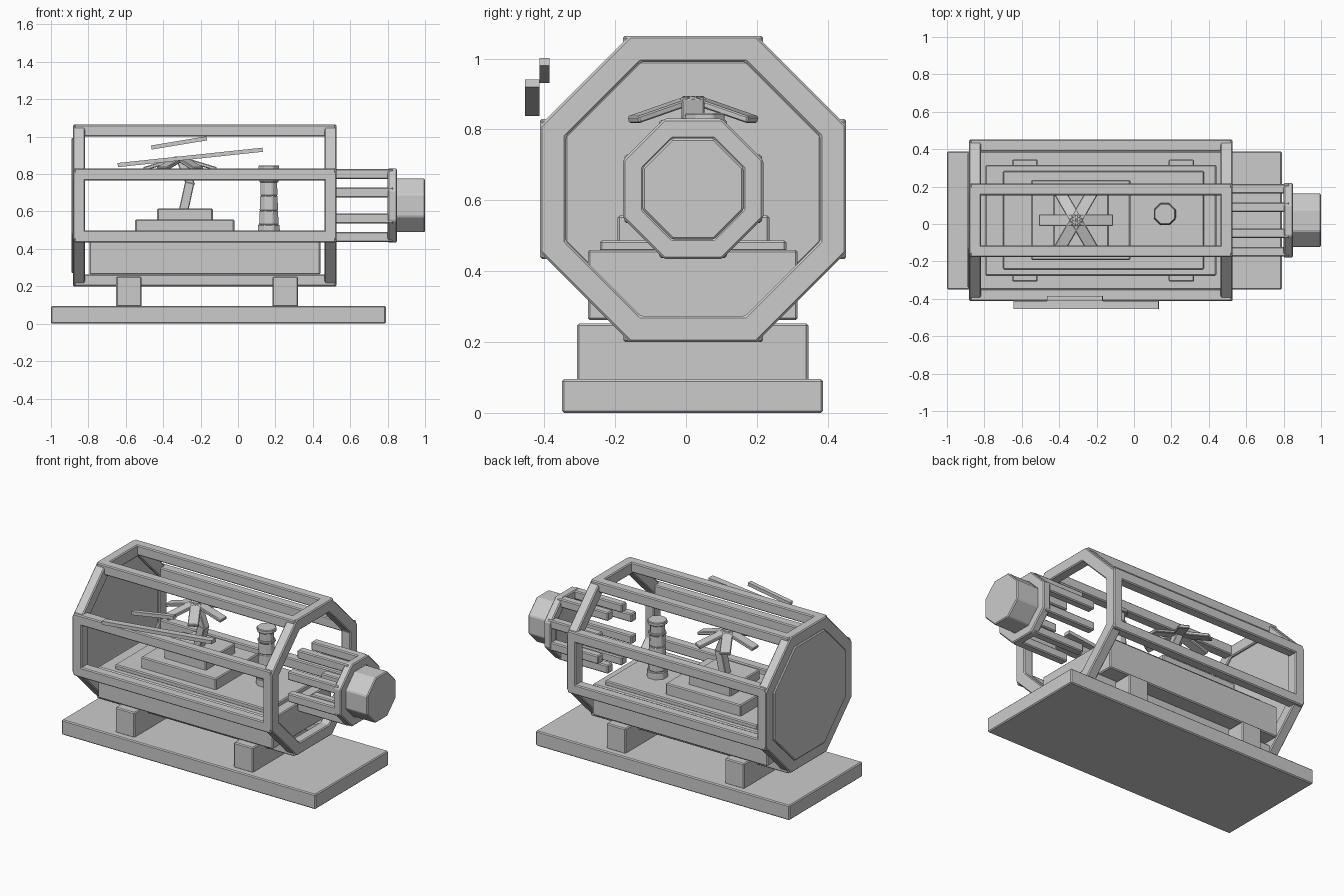
import bpy, bmesh, math
from mathutils import Vector

if "Cube" in bpy.data.objects:
    bpy.data.objects.remove(bpy.data.objects["Cube"])

CY, CZ = 0.02, 0.632          # axis of the bottle
mat = bpy.data.materials.new("plain grey")
mat.diffuse_color = (0.6, 0.6, 0.6, 1)
mat.use_nodes = True
mat.node_tree.nodes["Principled BSDF"].inputs["Base Color"].default_value = mat.diffuse_color


def finish(name, bm, bevel=0.006):
    bmesh.ops.recalc_face_normals(bm, faces=bm.faces)
    me = bpy.data.meshes.new(name)
    bm.to_mesh(me)
    bm.free()
    ob = bpy.data.objects.new(name, me)
    bpy.context.collection.objects.link(ob)
    me.materials.append(mat)
    if bevel:
        m = ob.modifiers.new("bevel", 'BEVEL')
        m.width = bevel
        m.segments = 1
        m.limit_method = 'ANGLE'
        m.angle_limit = math.radians(30)
    return ob


def box(name, x0, x1, y0, y1, z0, z1, bevel=0.006):
    bm = bmesh.new()
    bmesh.ops.create_cube(bm, size=1)
    c = Vector((x0 + x1, y0 + y1, z0 + z1)) / 2
    for v in bm.verts:
        v.co = Vector((v.co.x * (x1 - x0), v.co.y * (y1 - y0), v.co.z * (z1 - z0)))
    ob = finish(name, bm, bevel)
    ob.location = c
    return ob


def beam(name, a, b, w, h, bevel=0.004):
    """Rectangular bar from a to b."""
    a, b = Vector(a), Vector(b)
    d = b - a
    L = d.length
    ob = box(name, -L / 2, L / 2, -w / 2, w / 2, -h / 2, h / 2, bevel)
    ob.location = (a + b) / 2
    yaw = math.atan2(d.y, d.x)
    ob.rotation_euler = (0, -math.atan2(d.z, math.hypot(d.x, d.y)), yaw)
    return ob


def octagon(r, i):
    """Corner i of an octagon in the y-z plane with flat radius r."""
    R = r / math.cos(math.pi / 8)
    t = math.pi / 8 + i * math.pi / 4
    return CY + R * math.cos(t), CZ + R * math.sin(t)


def ring(name, x0, x1, r_out, r_in):
    bm = bmesh.new()
    loops = [[bm.verts.new((x, *octagon(r, i))) for i in range(8)]
             for x, r in ((x0, r_out), (x1, r_out), (x1, r_in), (x0, r_in))]
    for k in range(4):
        a, b = loops[k], loops[(k + 1) % 4]
        for i in range(8):
            j = (i + 1) % 8
            bm.faces.new((a[i], a[j], b[j], b[i]))
    return finish(name, bm)


def plug(name, x0, x1, r):
    bm = bmesh.new()
    a, b = [[bm.verts.new((x, *octagon(r, i))) for i in range(8)] for x in (x0, x1)]
    bm.faces.new(a)
    bm.faces.new(b)
    for i in range(8):
        j = (i + 1) % 8
        bm.faces.new((a[i], a[j], b[j], b[i]))
    return finish(name, bm)


def drum(name, x, y, z0, z1, r0, r1):
    bm = bmesh.new()
    bmesh.ops.create_cone(bm, cap_ends=True, segments=8, radius1=r0, radius2=r1, depth=z1 - z0)
    for v in bm.verts:
        c, s = math.cos(math.pi / 8), math.sin(math.pi / 8)
        v.co.x, v.co.y = v.co.x * c - v.co.y * s, v.co.x * s + v.co.y * c
    ob = finish(name, bm, 0.004)
    ob.location = (x, y, (z0 + z1) / 2)
    return ob


# stand
box("stand_base", -1, 0.79, -0.35, 0.387, 0, 0.095)
for n, x in (("left", -0.583), ("right", 0.253)):
    box("stand_foot_" + n, x - 0.068, x + 0.068, -0.308, 0.345, 0.09, 0.252)

# bottle frame: end rings, back panel, long rails at the corners
for n, x in (("left", -0.882), ("right", 0.463)):
    ring("bottle_ring_" + n, x, x + 0.064, 0.432, 0.358)
plug("bottle_end_panel", -0.89, -0.83, 0.362)
for i in range(8):
    y, z = octagon(0.4, i)
    box(f"bottle_rail_{i}", -0.875, 0.522, y - 0.032, y + 0.032, z - 0.032, z + 0.032)

# neck and stopper
ring("neck_ring", 0.8, 0.85, 0.198, 0.14)
for i in range(8):
    y, z = octagon(0.168, i)
    box(f"neck_bar_{i}", 0.47, 0.83, y - 0.026, y + 0.026, z - 0.027, z + 0.027)
plug("stopper", 0.805, 1.0, 0.143)

# diorama floor and stepped island
box("sea_block", -0.795, 0.44, -0.277, 0.315, 0.262, 0.46)
box("sea_surface", -0.70, 0.375, -0.243, 0.283, 0.455, 0.487)
box("island_base", -0.55, -0.02, -0.193, 0.235, 0.48, 0.557)
box("island_top", -0.432, -0.135, -0.13, 0.17, 0.55, 0.616)

# palm tree
beam("palm_trunk_lower", (-0.292, CY, 0.60), (-0.258, CY, 0.755), 0.056, 0.05)
beam("palm_trunk_upper", (-0.25, CY, 0.735), (-0.308, CY, 0.88), 0.05, 0.045)
for k in range(6):
    t = k * math.pi / 3
    beam(f"palm_frond_{k}", (-0.31, CY, 0.886),
         (-0.31 + 0.195 * math.cos(t), CY + 0.195 * math.sin(t), 0.827), 0.064, 0.02)

# lighthouse
for n, z0, z1, r0, r1 in (("foot", 0.48, 0.53, 0.064, 0.062),
                          ("lower", 0.53, 0.605, 0.056, 0.053),
                          ("middle", 0.605, 0.685, 0.053, 0.05),
                          ("upper", 0.685, 0.762, 0.05, 0.047),
                          ("lantern", 0.762, 0.825, 0.045, 0.045),
                          ("gallery", 0.755, 0.77, 0.055, 0.055),
                          ("cap", 0.822, 0.846, 0.06, 0.06)):
    drum("lighthouse_" + n, 0.165, 0.053, z0, z1, r0, r1)

# slanted glass glints in front of the bottle
beam("glint_long", (-0.643, -0.434, 0.848), (0.132, -0.434, 0.93), 0.042, 0.022, 0)
beam("glint_short", (-0.463, -0.399, 0.942), (-0.167, -0.399, 0.991), 0.028, 0.022, 0)
